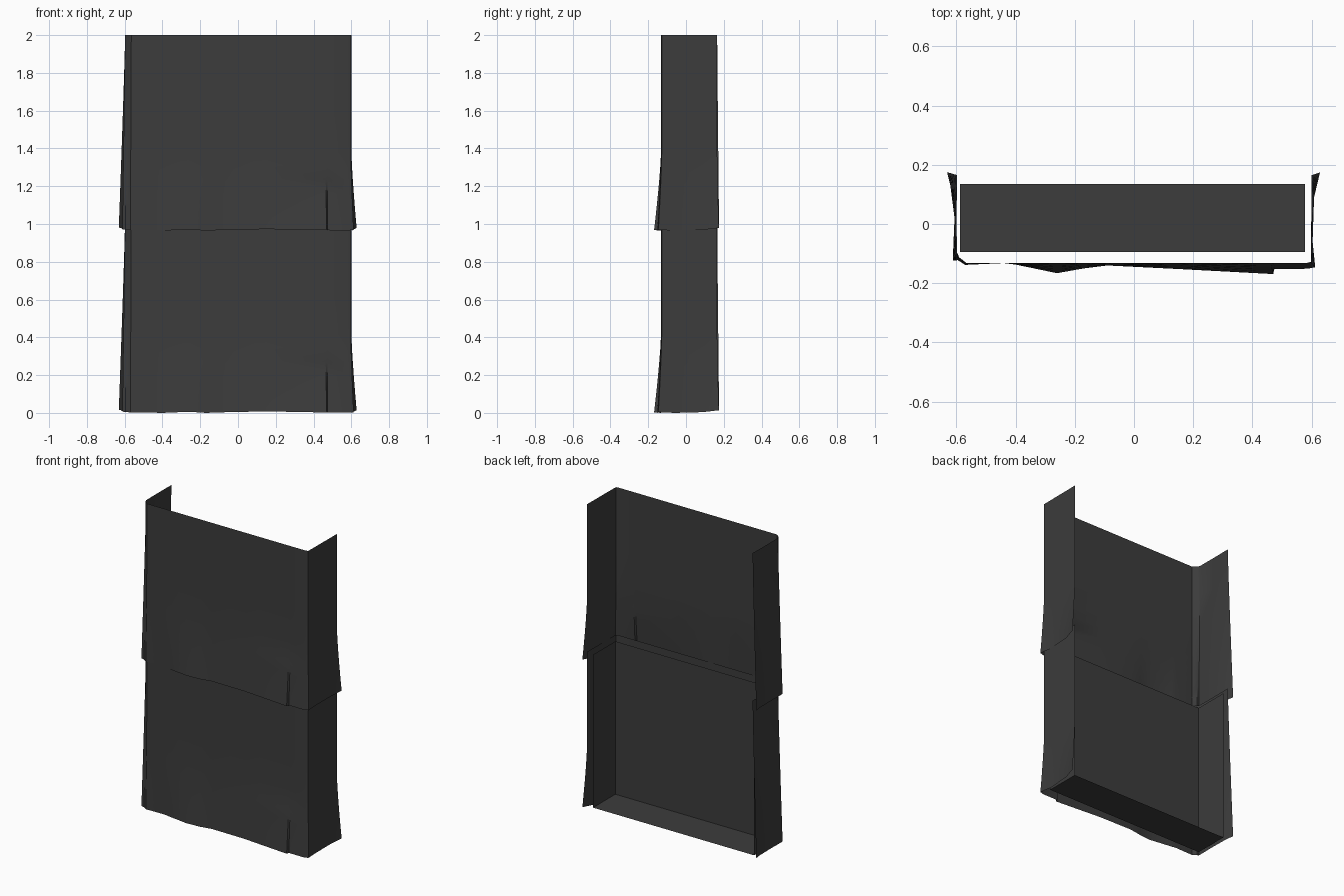
import bpy, bmesh

mat = bpy.data.materials.new("dark_cloth")
mat.diffuse_color = (0.045, 0.045, 0.045, 1)

# Drape outline, left back to right back: top x, y / hem x, y / hem z / 1 = flares from the top, 0 = only near the hem
OUTLINE = [
    (-0.597, 0.165, -0.631, 0.175, 0.020, 1),
    (-0.598, 0.130, -0.620, 0.130, 0.018, 1),
    (-0.599, 0.020, -0.606, 0.020, 0.008, 1),
    (-0.598, -0.095, -0.612, -0.124, 0.012, 1),
    (-0.590, -0.113, -0.595, -0.122, 0.008, 1),
    (-0.565, -0.132, -0.570, -0.138, 0.007, 1),
    (-0.440, -0.132, -0.440, -0.132, 0.005, 1),
    (-0.420, -0.132, -0.400, -0.137, 0.004, 0),
    (-0.260, -0.132, -0.260, -0.166, 0.010, 0),
    (-0.170, -0.132, -0.170, -0.150, 0.004, 0),
    (-0.090, -0.132, -0.090, -0.140, 0.007, 0),
    (0.150, -0.132, 0.150, -0.152, 0.012, 0),
    (0.462, -0.132, 0.470, -0.169, 0.006, 0),
    (0.472, -0.132, 0.474, -0.152, 0.006, 0),
    (0.580, -0.132, 0.585, -0.151, 0.005, 0),
    (0.597, -0.128, 0.612, -0.146, 0.008, 0),
    (0.598, -0.060, 0.603, -0.060, 0.004, 0),
    (0.599, 0.090, 0.608, 0.090, 0.008, 0),
    (0.600, 0.165, 0.628, 0.174, 0.018, 0),
]
ROWS = [0, 0.2, 0.4, 0.6, 0.67, 0.74, 0.81, 0.88, 0.94, 1]
HEIGHT = 1.035


def finish(name, bm):
    me = bpy.data.meshes.new(name)
    bm.to_mesh(me)
    bm.free()
    me.materials.append(mat)
    ob = bpy.data.objects.new(name, me)
    bpy.context.collection.objects.link(ob)
    return ob


def drape(name, z0):
    bm = bmesh.new()
    grid = []
    for s in ROWS:
        row = []
        for xt, yt, xb, yb, zb, full in OUTLINE:
            late = max(0, (s - 0.6) / 0.4) ** 1.3
            w = s ** 1.1 if full else late
            wy = w if -0.1 < yt else late * 0.6 + w * 0.4
            row.append(bm.verts.new((xt + (xb - xt) * w, yt + (yb - yt) * wy,
                                     z0 + HEIGHT + (zb - 0.004 - HEIGHT) * s)))
        grid.append(row)
    for a, b in zip(grid, grid[1:]):
        for i in range(len(a) - 1):
            bm.faces.new((a[i], b[i], b[i + 1], a[i + 1]))
    ob = finish(name, bm)
    bpy.ops.object.select_all(action='DESELECT')
    ob.select_set(True)
    bpy.context.view_layer.objects.active = ob
    bpy.ops.object.shade_smooth_by_angle(angle=0.6)


# Two stacked cloth drapes, open at the back
drape("lower_drape", 0.0)
drape("upper_drape", 0.965)

# Inner box, open at the top and back
bm = bmesh.new()
bmesh.ops.create_cube(bm, size=1)
bmesh.ops.delete(bm, geom=[f for f in bm.faces if f.normal.z > 0.5 or f.normal.y > 0.5],
                 context='FACES')
bmesh.ops.scale(bm, vec=(1.165, 0.23, 1.0), verts=bm.verts)
bmesh.ops.translate(bm, vec=(-0.005, 0.02, 0.51), verts=bm.verts)
finish("inner_box", bm)
